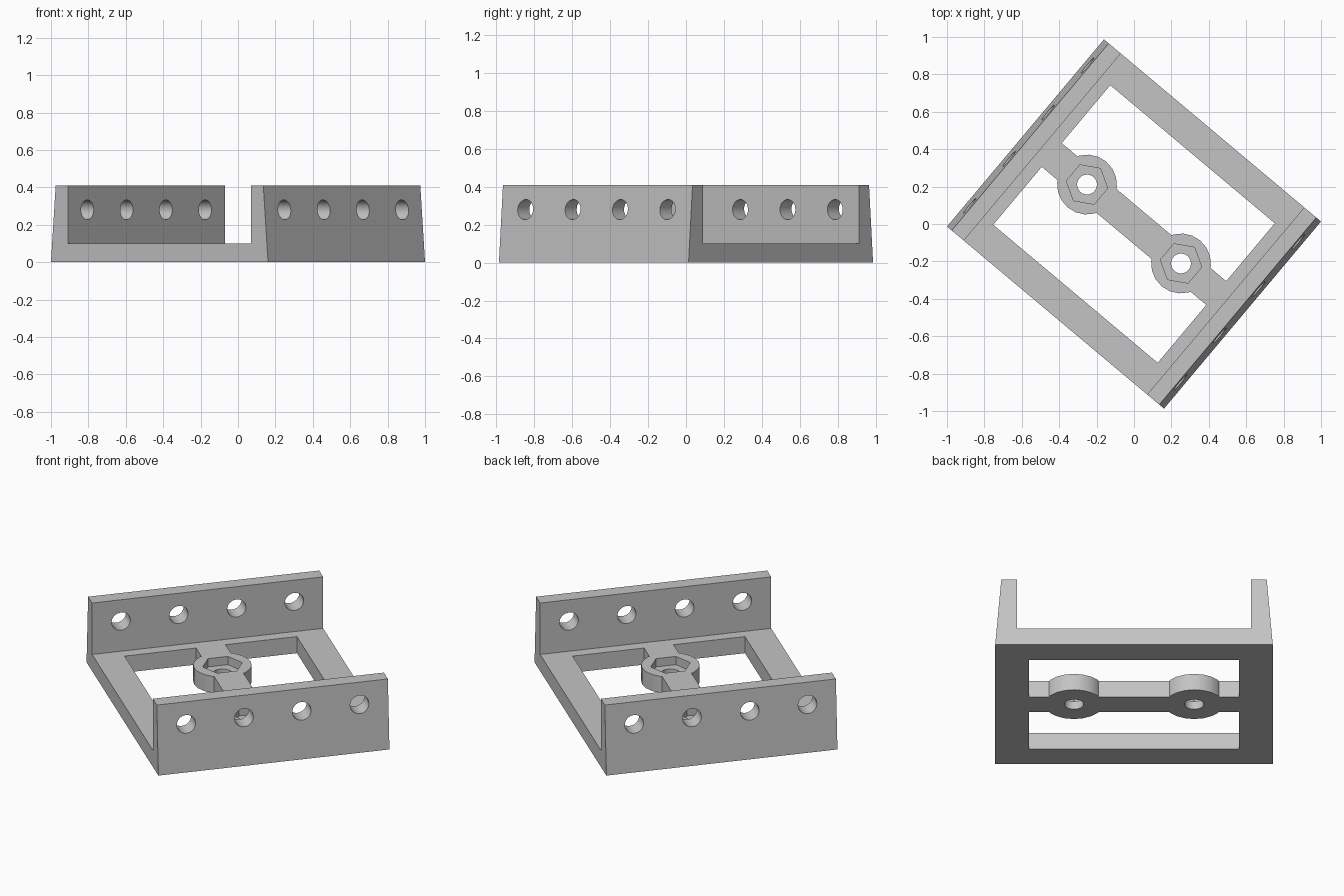
import bpy
import bmesh
from math import cos, sin, pi, radians
from mathutils import Matrix

cube = bpy.data.objects.get("Cube")
if cube:
    bpy.data.objects.remove(cube, do_unlink=True)

WIDTH, LENGTH, HEIGHT = 1.515, 1.306, 0.41
FLOOR = 0.10          # thickness of the base frame
INNER = 0.64          # half distance between the walls
DRAFT = 0.033         # outward slope of the wall faces
BOSS_X = 0.328
HOLE_R = 0.053

grey = bpy.data.materials.new("plain grey")
grey.use_nodes = True
grey.diffuse_color = (0.55, 0.55, 0.55, 1)
grey.node_tree.nodes["Principled BSDF"].inputs["Base Color"].default_value = (0.55, 0.55, 0.55, 1)


def ring(radius, sides, x=0, y=0):
    """Regular polygon whose first corner points along +y."""
    return [(x + radius * sin(2 * pi * i / sides), y + radius * cos(2 * pi * i / sides))
            for i in range(sides)]


def rect(half_x, half_y):
    return [(-half_x, -half_y), (half_x, -half_y), (half_x, half_y), (-half_x, half_y)]


def prisms(name, outlines, low, high, matrix=Matrix()):
    """Extrude each outline from low to high, then place the result."""
    bm = bmesh.new()
    for outline in outlines:
        face = bm.faces.new([bm.verts.new((x, y, low)) for x, y in outline])
        grown = bmesh.ops.extrude_face_region(bm, geom=[face])["geom"]
        top = [v for v in grown if isinstance(v, bmesh.types.BMVert)]
        bmesh.ops.translate(bm, verts=top, vec=(0, 0, high - low))
    bmesh.ops.transform(bm, matrix=matrix, verts=bm.verts)
    bmesh.ops.recalc_face_normals(bm, faces=bm.faces)
    mesh = bpy.data.meshes.new(name)
    bm.to_mesh(mesh)
    bm.free()
    obj = bpy.data.objects.new(name, mesh)
    bpy.context.collection.objects.link(obj)
    obj.data.materials.append(grey)
    return obj


def cut(target, cutter):
    """Subtract the cutter and discard it."""
    cutter.hide_render = True
    mod = target.modifiers.new("cut", "BOOLEAN")
    mod.operation = "DIFFERENCE"
    mod.solver = "EXACT"
    mod.object = cutter
    bpy.context.view_layer.objects.active = target
    bpy.ops.object.modifier_apply(modifier=mod.name)
    bpy.data.objects.remove(cutter, do_unlink=True)


# Channel: floor and two drafted walls as one U profile along the length
half = [(WIDTH / 2, 0), (WIDTH / 2 - DRAFT, HEIGHT), (INNER, HEIGHT), (INNER, FLOOR)]
profile = half + [(-x, z) for x, z in reversed(half)]
upright = Matrix.Rotation(pi / 2, 4, "X")
bracket = prisms("bracket", [profile], -LENGTH / 2, LENGTH / 2, upright)

# Floor opening, leaving the centre bar and the two round bosses
opening = prisms("opening_cutter", [rect(0.574, 0.487)], -0.1, 0.2)
cut(opening, prisms("bar_keep", [rect(0.8, 0.083)], -0.2, 0.3))
cut(opening, prisms("boss_keep", [ring(0.16, 20, s * BOSS_X) for s in (-1, 1)], -0.2, 0.3))
cut(bracket, opening)

# Bolt holes with hexagonal nut pockets
cut(bracket, prisms("bolt_cutter", [ring(HOLE_R, 32, s * BOSS_X) for s in (-1, 1)], -0.1, 0.2))
cut(bracket, prisms("nut_cutter", [ring(0.112, 6, s * BOSS_X) for s in (-1, 1)], 0.05, 0.2))

# Row of four round holes through both walls
across = Matrix.Translation((0, 0, 0.28)) @ Matrix.Rotation(pi / 2, 4, "Y")
rows = [ring(HOLE_R, 32, 0, (i - 1.5) * LENGTH / 4) for i in range(4)]
cut(bracket, prisms("wall_hole_cutter", rows, -1, 1, across))

# Turn the finished bracket and shade it
bracket.data.transform(Matrix.Rotation(radians(-40), 4, "Z"))
bpy.ops.object.select_all(action="DESELECT")
bracket.select_set(True)
bpy.context.view_layer.objects.active = bracket
bpy.ops.object.shade_smooth_by_angle(angle=radians(30))
